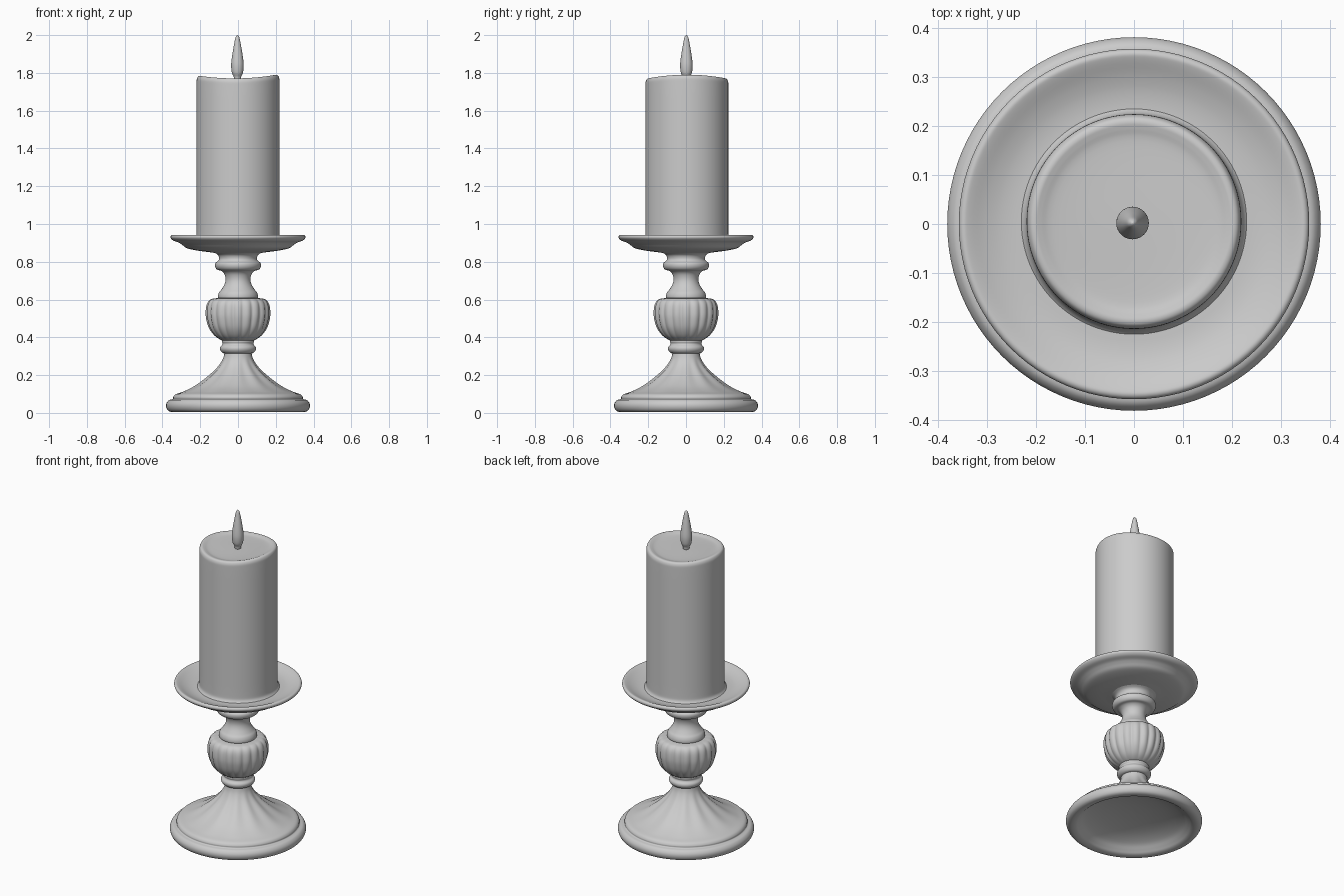
import bpy, bmesh, math

grey = bpy.data.materials.new("soft grey")
grey.diffuse_color = (0.6, 0.6, 0.6, 1)


def smooth_profile(points, sub):
    """Catmull-Rom through (radius, height) points; a repeated point makes a corner."""
    out = []
    p = [points[0]] + points + [points[-1]]
    for i in range(1, len(p) - 2):
        if p[i] == p[i + 1]:
            continue
        for s in range(sub):
            t = s / sub
            out.append(tuple(
                0.5 * (2 * b + (c - a) * t + (2 * a - 5 * b + 4 * c - d) * t * t
                       + (3 * b - a - 3 * c + d) * t ** 3)
                for a, b, c, d in zip(p[i - 1], p[i], p[i + 1], p[i + 2])))
    out.append(points[-1])
    return out


def lathe(name, points, sides=96, sub=4, warp=None, centre=(0, 0), angle=50):
    """Spin a profile about z; warp(r, z, angle) may reshape each vertex."""
    bm = bmesh.new()
    rings = []
    for r, z in smooth_profile(points, sub):
        if r < 0.0005:
            rings.append([bm.verts.new((0, 0, z))] * sides)
            continue
        ring = []
        for k in range(sides):
            a = 2 * math.pi * k / sides
            rr, zz = warp(r, z, a) if warp else (r, z)
            ring.append(bm.verts.new((rr * math.cos(a), rr * math.sin(a), zz)))
        rings.append(ring)
    for low, high in zip(rings, rings[1:]):
        for k in range(sides):
            n = (k + 1) % sides
            face = list(dict.fromkeys((low[k], low[n], high[n], high[k])))
            if len(face) > 2:
                bm.faces.new(face)
    bmesh.ops.recalc_face_normals(bm, faces=bm.faces)
    me = bpy.data.meshes.new(name)
    bm.to_mesh(me)
    bm.free()
    ob = bpy.data.objects.new(name, me)
    ob.location = (centre[0], centre[1], 0)
    bpy.context.collection.objects.link(ob)
    me.materials.append(grey)
    bpy.ops.object.select_all(action='DESELECT')
    bpy.context.view_layer.objects.active = ob
    ob.select_set(True)
    bpy.ops.object.shade_smooth_by_angle(angle=math.radians(angle))
    return ob


def base_flutes(r, z, a):
    # shallow flutes fading out toward rim and neck
    if z < 0.1 or r > 0.3:
        return r, z
    f = max(0, math.sin(math.pi * (z - 0.1) / 0.2))
    return r * (1 + 0.03 * f * math.cos(12 * a)), z


def bulb_ribs(r, z, a):
    # soft rounded lobes
    f = max(0, 1 - ((z - 0.5) / 0.115) ** 2) ** 0.5
    return r * (1 - 0.055 * f * (1 - abs(math.sin(10 * (a + math.pi / 20))))), z


def candle_rim(r, z, a):
    # gently uneven melted top edge
    if z < 1.7:
        return r, z
    f = min(1, r / 0.2) ** 2
    return r, z + f * (0.008 * math.cos(2 * a) + 0.003 * math.cos(a))


# foot with a shallow hollow underneath
lathe("base", [
    (0, 0.095), (0.1, 0.09), (0.2, 0.074), (0.27, 0.05), (0.305, 0.025), (0.325, 0.01),
    (0.35, 0.005), (0.37, 0.012), (0.38, 0.03), (0.379, 0.05), (0.366, 0.067),
    (0.345, 0.073), (0.343, 0.085), (0.33, 0.099), (0.29, 0.112),
    (0.23, 0.14), (0.165, 0.186), (0.11, 0.238), (0.082, 0.28), (0.072, 0.315), (0.07, 0.34)],
    warp=base_flutes)

# lower ring
lathe("lower_collar", [
    (0.06, 0.313), (0.082, 0.318), (0.094, 0.333), (0.094, 0.348), (0.084, 0.36),
    (0.082, 0.368), (0.085, 0.376), (0.082, 0.387), (0.06, 0.395)])

# ribbed bulb
lathe("ribbed_bulb", [
    (0.06, 0.378), (0.09, 0.386), (0.125, 0.41), (0.154, 0.45), (0.169, 0.50),
    (0.171, 0.54), (0.165, 0.575), (0.15, 0.597), (0.125, 0.606), (0.06, 0.61)],
    sides=160, warp=bulb_ribs, angle=80)

# upper stem with collar and ring
lathe("upper_stem", [
    (0.07, 0.595), (0.102, 0.605), (0.106, 0.62), (0.1, 0.638), (0.088, 0.653),
    (0.072, 0.68), (0.066, 0.707), (0.072, 0.735), (0.088, 0.752),
    (0.11, 0.758), (0.121, 0.774), (0.12, 0.793), (0.106, 0.804),
    (0.1, 0.818), (0.108, 0.838), (0.14, 0.856), (0.15, 0.875)], angle=70)

# shallow drip dish with a rounded lip
lathe("dish", [
    (0, 0.845), (0.1, 0.845), (0.16, 0.852), (0.22, 0.86), (0.27, 0.872), (0.296, 0.89),
    (0.315, 0.902), (0.342, 0.912), (0.356, 0.925), (0.356, 0.936), (0.348, 0.942),
    (0.335, 0.939), (0.3, 0.924), (0.26, 0.914), (0.2, 0.912), (0, 0.912)], angle=70)

# pillar candle with a soft rim and shallow melt pool
lathe("candle", [
    (0.232, 0.91), (0.225, 0.918), (0.22, 0.93), (0.219, 0.95), (0.219, 0.95),
    (0.219, 1.3), (0.219, 1.745), (0.219, 1.745), (0.218, 1.762), (0.212, 1.775),
    (0.202, 1.779), (0.19, 1.776), (0.165, 1.769), (0.1, 1.765), (0, 1.764)],
    warp=candle_rim, centre=(0, 0.005), angle=70)

# teardrop flame
lathe("flame", [
    (0, 1.76), (0.016, 1.762), (0.02, 1.78), (0.029, 1.8), (0.033, 1.83), (0.032, 1.86),
    (0.025, 1.91), (0.018, 1.95), (0.011, 1.985), (0.005, 1.997), (0, 2.0)],
    sides=32, centre=(-0.003, 0.002))
